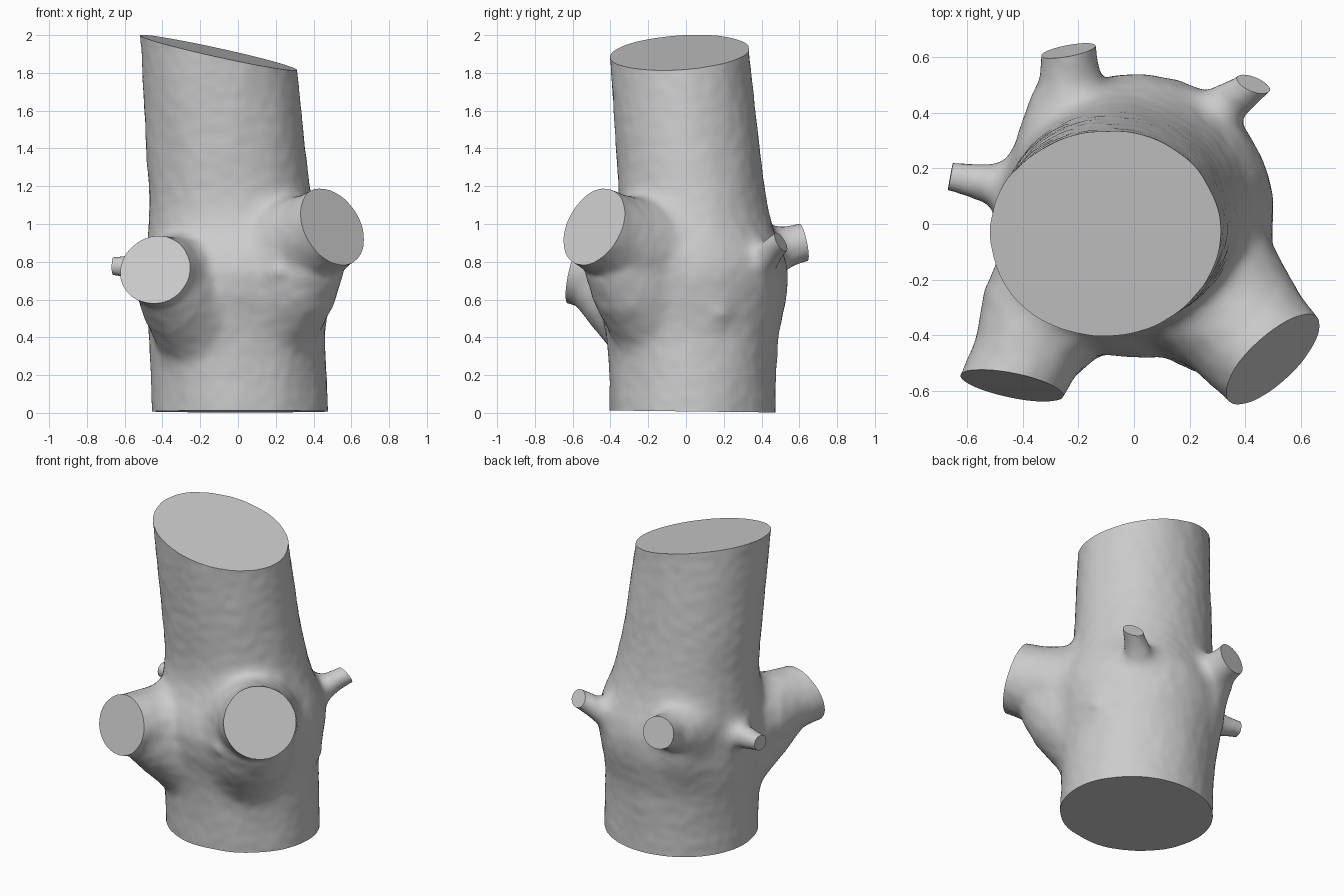
import bpy, bmesh, math
from mathutils import Vector, noise

if "Cube" in bpy.data.objects:
    bpy.data.objects.remove(bpy.data.objects["Cube"])

bm = bmesh.new()
N = 48


def loft(rings):
    loops = [[bm.verts.new(p) for p in ring] for ring in rings]
    for a, b in zip(loops, loops[1:]):
        for i in range(N):
            j = (i + 1) % N
            bm.faces.new((a[i], a[j], b[j], b[i]))
    bm.faces.new(loops[0][::-1])
    bm.faces.new(loops[-1])


def tube(stations):
    """Round limb through (x, y, z, radius) stations."""
    pts = [Vector(s[:3]) for s in stations]
    rings = []
    for k, p in enumerate(pts):
        t = (pts[min(k + 1, len(pts) - 1)] - pts[max(k - 1, 0)]).normalized()
        u = Vector((0, 0, 1)).cross(t).normalized()
        v = t.cross(u)
        r = stations[k][3]
        rings.append([p + r * (math.cos(2 * math.pi * i / N) * u + math.sin(2 * math.pi * i / N) * v)
                      for i in range(N)])
    loft(rings)


def stub(end, axis, profile):
    """Straight limb: profile holds (distance along axis from end, radius)."""
    a = Vector(axis).normalized()
    tube([(*(Vector(end) + a * d), r) for d, r in profile])


# Trunk sections: z, x min, x max, y min, y max
trunk = [(-0.1, -.45, .48, -.40, .47), (0.2, -.46, .468, -.408, .475), (0.4, -.47, .46, -.418, .485),
         (0.52, -.485, .475, -.44, .515), (0.64, -.495, .495, -.475, .54), (0.75, -.495, .505, -.485, .54),
         (0.85, -.485, .485, -.455, .515), (0.95, -.478, .445, -.40, .47), (1.06, -.473, .41, -.365, .438),
         (1.2, -.475, .38, -.36, .415), (1.4, -.485, .355, -.372, .39), (1.6, -.495, .335, -.385, .366),
         (1.8, -.506, .316, -.397, .346), (2.15, -.522, .295, -.42, .32)]
rings = []
for z, x0, x1, y0, y1 in trunk:
    rings.append([Vector(((x0 + x1) / 2 + (x1 - x0) / 2 * math.cos(2 * math.pi * i / N),
                          (y0 + y1) / 2 + (y1 - y0) / 2 * math.sin(2 * math.pi * i / N), z)) for i in range(N)])
loft(rings)

# Two thick front limbs with flared collars, and the swelling beneath each
stub((.50, -.49, .985), (.62, -.69, .34),
     [(-.65, .2), (-.5, .28), (-.38, .285), (-.28, .264), (-.19, .24), (-.1, .225), (0, .216), (.16, .213)])
tube([(.10, -.08, .40, .25), (.18, -.16, .53, .27), (.29, -.27, .70, .25), (.37, -.35, .84, .21)])
stub((-.44, -.58, .755), (-.40, -.86, .14),
     [(-.5, .2), (-.38, .24), (-.28, .23), (-.18, .205), (-.1, .19), (0, .182), (.14, .181)])
tube([(-.14, -.12, .38, .25), (-.21, -.2, .5, .26), (-.30, -.34, .61, .225), (-.38, -.47, .70, .175)])
# Back stub, hooked twig, side twig and two small knots
stub((-.235, .615, .90), (-.05, .95, .25),
     [(-.5, .15), (-.35, .22), (-.25, .19), (-.16, .145), (-.09, .11), (0, .1), (.08, .1)])
tube([(-.15, .18, .55, .25), (-.18, .31, .68, .23), (-.21, .42, .79, .15)])
tube([(.16, .25, .74, .18), (.25, .34, .78, .14), (.31, .41, .82, .09), (.36, .45, .855, .068),
      (.41, .485, .89, .06), (.48, .545, .94, .058)])
stub((-.66, .17, .775), (-.97, .18, .02),
     [(-.36, .1), (-.26, .12), (-.19, .092), (-.13, .07), (-.06, .056), (0, .05), (.06, .05)])
stub((.48, .18, .54), (1, .1, .1), [(-.12, .12), (-.04, .07), (0, .04)])
stub((.22, -.53, .755), (.2, -1, .1), [(-.15, .13), (-.05, .07), (0, .035)])

# Fuse everything into one skin
raw = bpy.data.meshes.new("trunk_parts")
bm.to_mesh(raw)
bm.free()
obj = bpy.data.objects.new("cut_tree_trunk", raw)
bpy.context.collection.objects.link(obj)
mod = obj.modifiers.new("Fuse", "REMESH")
mod.mode = "VOXEL"
mod.voxel_size = 0.016
deps = bpy.context.evaluated_depsgraph_get()
skin = bpy.data.meshes.new_from_object(obj.evaluated_get(deps))
obj.modifiers.clear()
obj.data = skin
skin.name = "cut_tree_trunk"

# Soften the joints (more on the body than on the limbs) and add gentle bark unevenness
bm = bmesh.new()
bm.from_mesh(skin)


def relax(verts, steps):
    for _ in range(steps):
        bmesh.ops.smooth_vert(bm, verts=verts, factor=0.5, use_axis_x=True, use_axis_y=True, use_axis_z=True)


relax(bm.verts[:], 9)
relax([v for v in bm.verts if math.hypot(v.co.x, v.co.y) < 0.57 and 0.1 < v.co.z < 1.95], 30)
relax(bm.verts[:], 2)
bm.normal_update()
for v in bm.verts:
    p = v.co
    n = noise.noise(Vector((p.x * 5, p.y * 5, p.z * 3))) + 0.4 * noise.noise(p * 16)
    v.co = p + v.normal * (0.006 * n + 0.002)


def saw(point, normal, reach):
    """Flat cut with a cap, limited to the faces within reach of the point."""
    c = Vector(point)
    faces = [f for f in bm.faces if (f.calc_center_median() - c).length < reach]
    geom = list({v for f in faces for v in f.verts}) + list({e for f in faces for e in f.edges}) + faces
    res = bmesh.ops.bisect_plane(bm, geom=geom, dist=1e-5, plane_co=c, plane_no=Vector(normal).normalized(),
                                 clear_outer=True)
    rim = [e for e in res["geom_cut"] if isinstance(e, bmesh.types.BMEdge) and e.is_boundary]
    bmesh.ops.holes_fill(bm, edges=rim, sides=0)


# Saw cuts: top, bottom, then each limb
saw((-.1, -.04, 1.906), (.22, -.065, 1), 0.75)
saw((0, 0, .008), (0, -.012, -1), 0.75)
saw((.50, -.485, .985), (.64, -.67, .38), 0.36)
saw((-.44, -.58, .755), (-.2, -.95, .24), 0.27)
saw((-.235, .622, .905), (-.18, .95, .2), 0.17)
saw((.42, .508, .90), (.32, .8, .45), 0.13)
saw((-.66, .17, .775), (-.97, .18, .02), 0.1)

bmesh.ops.recalc_face_normals(bm, faces=bm.faces)
bm.to_mesh(skin)
bm.free()
bpy.context.view_layer.objects.active = obj
obj.select_set(True)
bpy.ops.object.shade_smooth_by_angle(angle=math.radians(40))
